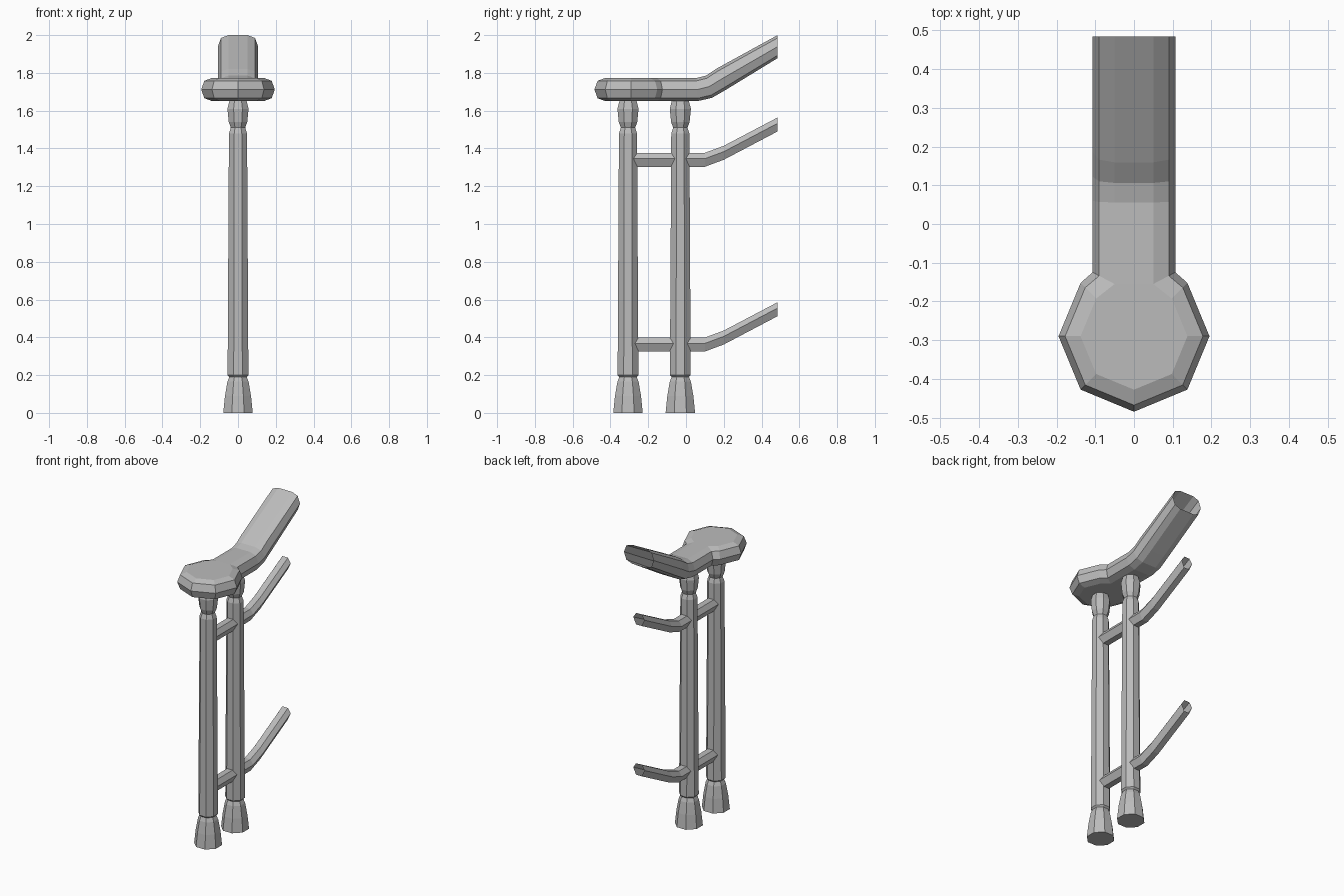
import bpy, bmesh
from math import sin, cos, pi, radians

cube = bpy.data.objects.get("Cube")
if cube:
    bpy.data.objects.remove(cube)

grey = bpy.data.materials.new("plain grey")
grey.use_nodes = True
COLOUR = (0.5, 0.5, 0.5, 1)
grey.diffuse_color = COLOUR
grey.node_tree.nodes["Principled BSDF"].inputs["Base Color"].default_value = COLOUR


def finish(bm, name):
    bmesh.ops.recalc_face_normals(bm, faces=bm.faces)
    mesh = bpy.data.meshes.new(name)
    bm.to_mesh(mesh)
    bm.free()
    mesh.materials.append(grey)
    obj = bpy.data.objects.new(name, mesh)
    bpy.context.collection.objects.link(obj)
    return obj


def skin(bm, sections, closed):
    """Join matching points of neighbouring sections with quads."""
    rows = [[bm.verts.new(p) for p in s] for s in sections]
    for a, b in zip(rows, rows[1:]):
        n = len(a)
        for i in range(n if closed else n - 1):
            j = (i + 1) % n
            bm.faces.new((a[i], a[j], b[j], b[i]))
    return rows


# Turned posts: (half width, height), eight flat sides
POST = [(.078, 0), (.069, .09), (.056, .165), (.046, .19), (.055, .2),
        (.048, 1.48), (.038, 1.51), (.049, 1.54), (.056, 1.61), (.043, 1.66)]


def make_post(name, y):
    bm = bmesh.new()
    sections = []
    for half, z in POST:
        r = half / cos(pi / 8)
        angles = [pi / 8 + i * pi / 4 for i in range(8)]
        sections.append([(r * cos(a), y + r * sin(a), z) for a in angles])
    rows = skin(bm, sections, True)
    bm.faces.new(rows[0])
    bm.faces.new(rows[-1])
    finish(bm, name)


make_post("front_post", -.307)
make_post("back_post", -.03)

# Lower rails: hexagonal bars, open at the far end
RAIL_PATH = [(-.29, 0), (.1, 0), (.2, .037), (.485, .187)]
HEXAGON = [(.04, .006), (.02, .037), (-.02, .037),
           (-.04, .006), (-.02, -.037), (.02, -.037)]


def make_rail(name, height):
    bm = bmesh.new()
    rows = skin(bm, [[(x, y, height + dz + z) for x, z in HEXAGON]
                     for y, dz in RAIL_PATH], True)
    bm.faces.new(rows[0])
    finish(bm, name)


make_rail("upper_rail", 1.34)
make_rail("lower_rail", .362)

# Handrail: one edge moulding swept along the rail and round the end disc
MOULDING = [(.05, .061), (.09, .046), (.107, 0), (.09, -.046), (.05, -.061)]
MID = 1.712
DISC_Y = -.29
# y, height and tilt of each rail section, from the far end inwards
SLOPE = [(.485, .227, 0), (.187, .055, 27), (.122, .015, 15), (.06, 0, 4)]

side = []
for y, dz, tilt in SLOPE:
    t = radians(tilt)
    side.append([(w, y - h * sin(t), MID + dz + h * cos(t)) for w, h in MOULDING])
side.append([(w, -.155 + (w - .05) * .53, MID + h) for w, h in MOULDING])
disc = []
for i in range(7):
    a = pi / 4 * (1 - i)
    disc.append([((w + .088) * cos(a), DISC_Y + (w + .088) * sin(a), MID + h)
                 for w, h in MOULDING])
mirrored = [[(-x, y, z) for x, y, z in s] for s in reversed(side)]

bm = bmesh.new()
rows = skin(bm, side + disc + mirrored, False)
for k in (0, -1):
    # flat strip between the two sides, then the face of the disc
    for i in range(len(side) - 1):
        bm.faces.new((rows[i][k], rows[i + 1][k], rows[-2 - i][k], rows[-1 - i][k]))
    first = len(side) - 1
    bm.faces.new([r[k] for r in rows[first:len(rows) - first]])
finish(bm, "handrail")
